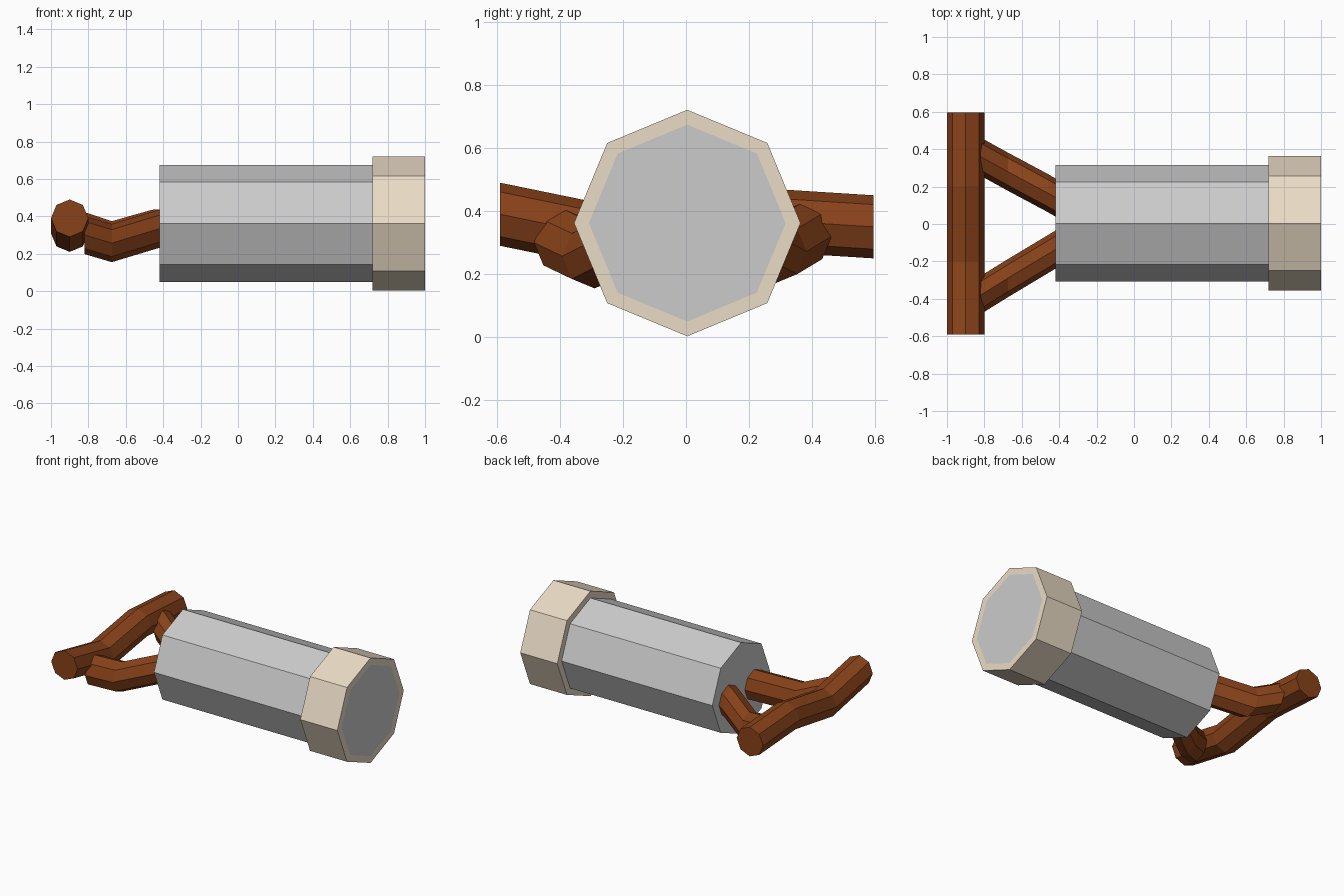
import bpy, bmesh
from math import cos, sin, pi

if "Cube" in bpy.data.objects:
    bpy.data.objects.remove(bpy.data.objects["Cube"])

SIDES = 8


def make_material(name, color):
    mat = bpy.data.materials.new(name)
    mat.diffuse_color = (*color, 1)
    mat.use_nodes = True
    mat.node_tree.nodes["Principled BSDF"].inputs["Base Color"].default_value = mat.diffuse_color
    return mat


def loft(name, sections, axis, mat=None, closed=False):
    """Join octagonal sections ((x, y, z), radius), each square to the axis."""
    bm = bmesh.new()
    rings = []
    for (x, y, z), r in sections:
        ring = []
        for i in range(SIDES):
            u, v = r * cos(2 * pi * i / SIDES), r * sin(2 * pi * i / SIDES)
            ring.append(bm.verts.new((x, y + u, z + v) if axis == 'X' else (x + u, y, z + v)))
        rings.append(ring)
    pairs = list(zip(rings, rings[1:]))
    if closed:
        pairs.append((rings[-1], rings[0]))
    for a, b in pairs:
        for i in range(SIDES):
            j = (i + 1) % SIDES
            bm.faces.new((a[i], a[j], b[j], b[i]))
    if not closed:
        bm.faces.new(rings[0])
        bm.faces.new(rings[-1])
    bmesh.ops.recalc_face_normals(bm, faces=bm.faces)
    mesh = bpy.data.meshes.new(name)
    bm.to_mesh(mesh)
    bm.free()
    if mat:
        mesh.materials.append(mat)
    obj = bpy.data.objects.new(name, mesh)
    bpy.context.collection.objects.link(obj)
    return obj


brown = make_material("brown_wood", (0.25, 0.055, 0.01))
tan = make_material("tan_band", (0.82, 0.71, 0.56))
CY, CZ = 0.004, 0.362

# Barrel running the full length to the front end
loft("barrel", [((-0.42, CY, CZ), 0.312), ((1.0, CY, CZ), 0.312)], 'X')

# Hollow band around the front end, flush with the barrel face
loft("end_band", [((0.72, CY, CZ), 0.312), ((0.72, CY, CZ), 0.359),
                  ((1.0, CY, CZ), 0.359), ((1.0, CY, CZ), 0.312)], 'X', tan, closed=True)

# Crooked cross bar of the handle
bar = [(-0.59, 0.39), (-0.2, 0.31), (0.2, 0.375), (0.595, 0.35)]
loft("handle_bar", [((-0.9, y, z), 0.1) for y, z in bar], 'Y', brown)

# Two bent struts joining the bar to the barrel
struts = {
    "strut_front": [(-0.82, -0.38, 0.30), (-0.675, -0.29, 0.257), (-0.40, -0.125, 0.34)],
    "strut_back": [(-0.82, 0.36, 0.32), (-0.675, 0.28, 0.272), (-0.46, 0.165, 0.333), (-0.40, 0.13, 0.335)],
}
for name, path in struts.items():
    loft(name, [(p, 0.102) for p in path], 'X', brown)
